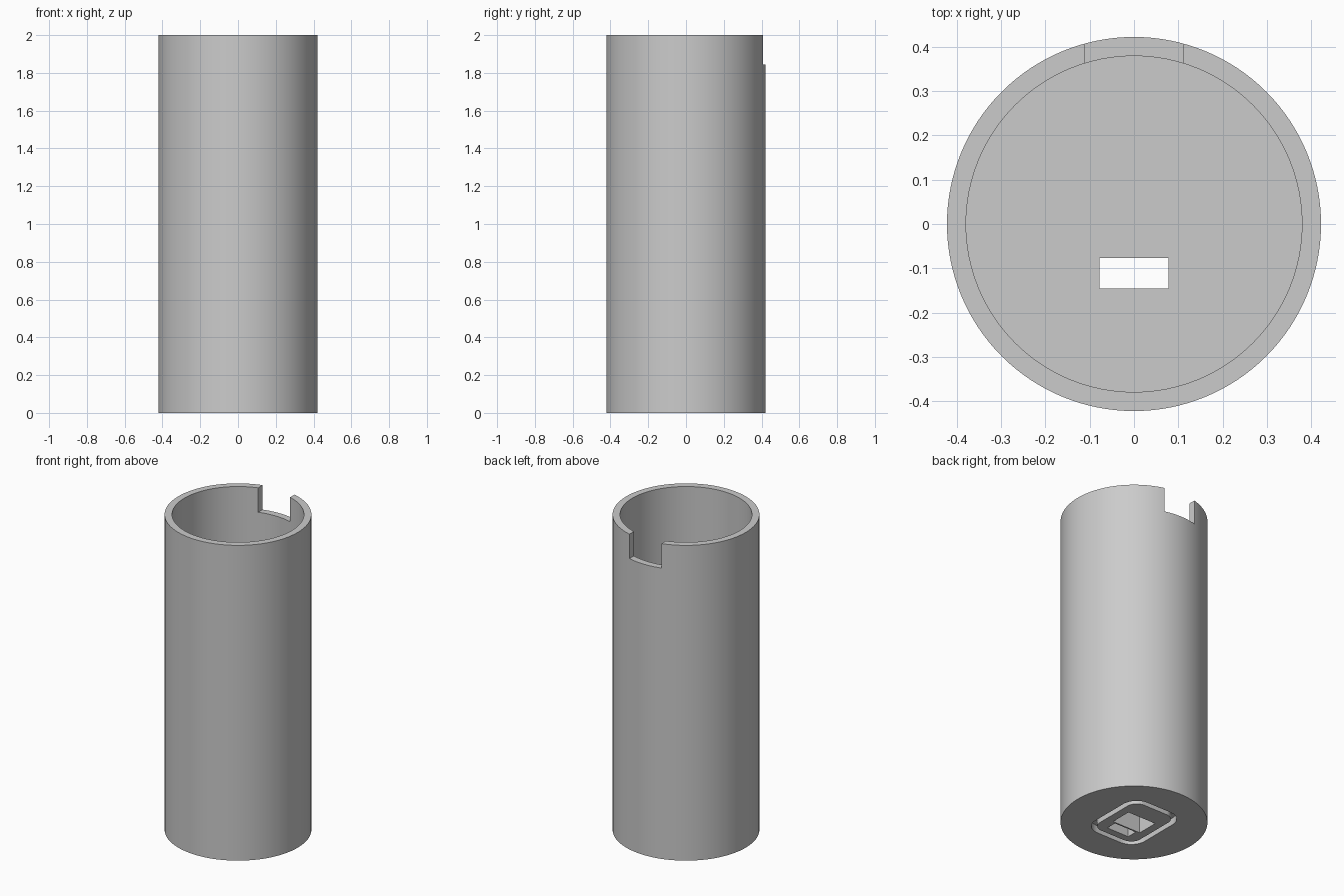
import bpy
import bmesh
from math import cos, sin, pi, radians

cube = bpy.data.objects.get("Cube")
if cube:
    bpy.data.objects.remove(cube, do_unlink=True)

HEIGHT, OUTER, INNER, FLOOR = 2.0, 0.422, 0.379, 0.17
SEGMENTS = 128

grey = bpy.data.materials.new("plain grey")
grey.use_nodes = True
colour = (0.6, 0.6, 0.6, 1)
grey.diffuse_color = colour
grey.node_tree.nodes["Principled BSDF"].inputs["Base Color"].default_value = colour


def make_object(name, bm):
    bmesh.ops.recalc_face_normals(bm, faces=bm.faces)
    mesh = bpy.data.meshes.new(name)
    bm.to_mesh(mesh)
    bm.free()
    mesh.materials.append(grey)
    obj = bpy.data.objects.new(name, mesh)
    bpy.context.collection.objects.link(obj)
    return obj


def circle(radius, z):
    steps = [2 * pi * i / SEGMENTS for i in range(SEGMENTS)]
    return [(radius * cos(a), radius * sin(a), z) for a in steps]


def rounded_rectangle(half_x, half_y, radius, z, steps=12):
    points = []
    for quarter, (sx, sy) in enumerate([(1, 1), (-1, 1), (-1, -1), (1, -1)]):
        for i in range(steps + 1):
            a = pi / 2 * (quarter + i / steps)
            points.append((sx * (half_x - radius) + radius * cos(a),
                           sy * (half_y - radius) + radius * sin(a), z))
    return points


def loft(name, loops, closed=False):
    """Join loops of equal length; cap the ends or close them into a ring."""
    bm = bmesh.new()
    rows = [[bm.verts.new(p) for p in loop] for loop in loops]
    pairs = list(zip(rows, rows[1:]))
    if closed:
        pairs.append((rows[-1], rows[0]))
    else:
        bm.faces.new(rows[0])
        bm.faces.new(rows[-1])
    for low, high in pairs:
        n = len(low)
        for i in range(n):
            j = (i + 1) % n
            bm.faces.new((low[i], low[j], high[j], high[i]))
    return make_object(name, bm)


def box(name, x, y, z):
    corners = [(x[0], y[0]), (x[1], y[0]), (x[1], y[1]), (x[0], y[1])]
    return loft(name, [[(*c, level) for c in corners] for level in z])


def cut(target, cutter):
    mod = target.modifiers.new(cutter.name, "BOOLEAN")
    mod.operation = "DIFFERENCE"
    mod.solver = "EXACT"
    mod.object = cutter
    bpy.context.view_layer.objects.active = target
    bpy.ops.object.modifier_apply(modifier=mod.name)
    bpy.data.objects.remove(cutter, do_unlink=True)


# Open tube with a thick floor
tube = loft("tube_body", [circle(OUTER, 0), circle(OUTER, HEIGHT),
                          circle(INNER, HEIGHT), circle(INNER, FLOOR)])

# Notch in the back of the rim
cut(tube, box("rim_notch", (-0.112, 0.112), (0.2, 0.6), (1.845, 2.2)))

# Slot through the floor, and a blind pocket beside it
cut(tube, box("floor_slot", (-0.078, 0.078), (-0.145, -0.077), (-0.1, 0.3)))
cut(tube, box("base_pocket", (-0.1, 0.1), (-0.068, 0.07), (-0.1, 0.12)))

# Rounded groove around both openings on the underside
WIDTH, DEPTH = 0.034, 0.045
outer = (0.185, 0.225, 0.1)
inner = tuple(size - WIDTH for size in outer)
cut(tube, loft("seal_groove", [rounded_rectangle(*outer, -0.1), rounded_rectangle(*outer, DEPTH),
                               rounded_rectangle(*inner, DEPTH), rounded_rectangle(*inner, -0.1)],
               closed=True))

# Smooth round walls, sharp edges
bpy.ops.object.select_all(action="DESELECT")
tube.select_set(True)
bpy.context.view_layer.objects.active = tube
bpy.ops.object.shade_smooth_by_angle(angle=radians(30))
